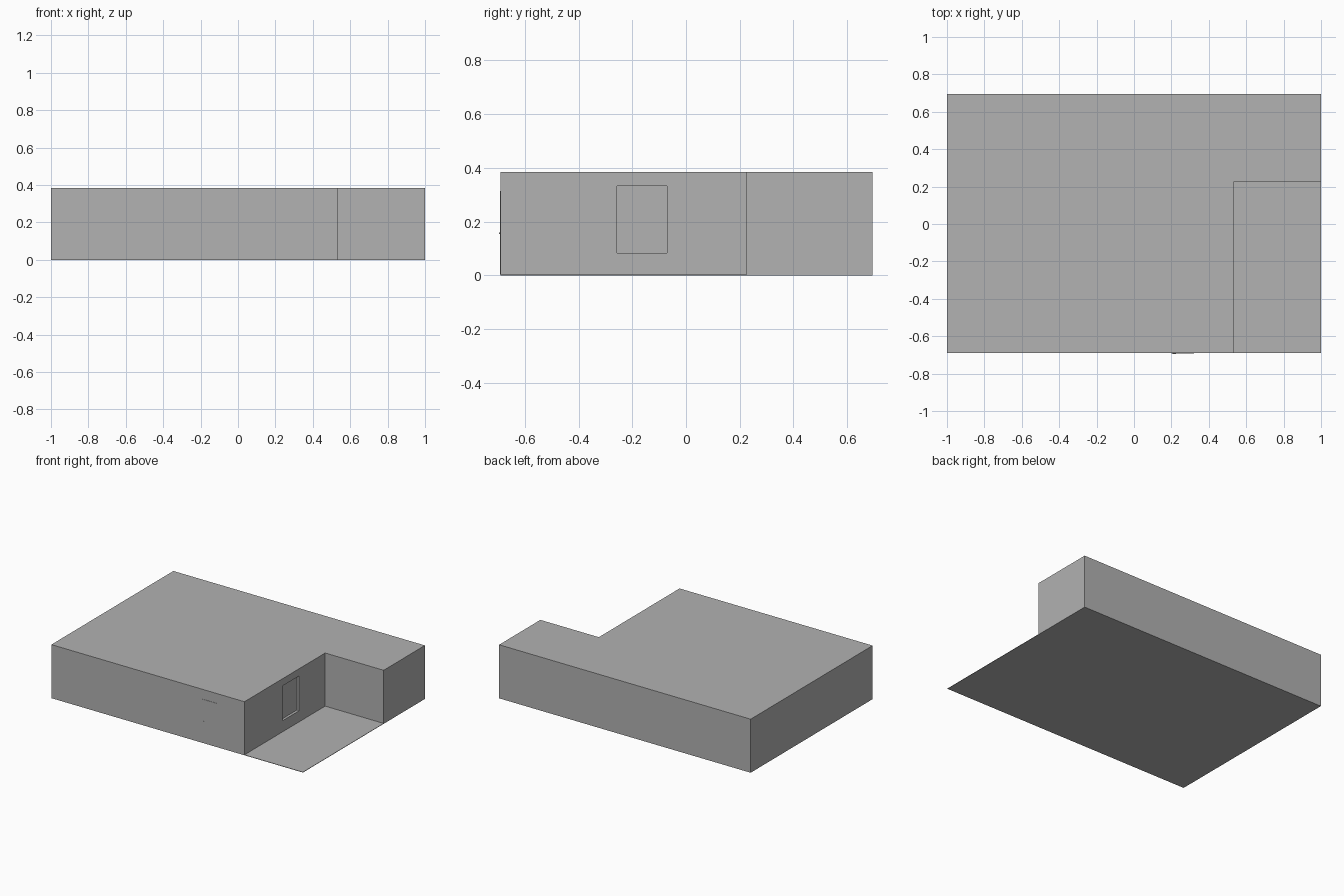
import bpy
import bmesh

cube = bpy.data.objects.get("Cube")
if cube:
    bpy.data.objects.remove(cube, do_unlink=True)

# One plain grey for everything
grey = bpy.data.materials.new("plain grey")
grey.use_nodes = True
colour = (0.445, 0.445, 0.445, 1)
grey.diffuse_color = colour
grey.node_tree.nodes["Principled BSDF"].inputs["Base Color"].default_value = colour


def prism(name, outline, bottom, top):
    """Extrude a plan outline upwards into a solid."""
    bm = bmesh.new()
    base = bm.faces.new([bm.verts.new((x, y, bottom)) for x, y in outline])
    side = bmesh.ops.extrude_face_region(bm, geom=[base])["geom"]
    raised = [v for v in side if isinstance(v, bmesh.types.BMVert)]
    bmesh.ops.translate(bm, verts=raised, vec=(0, 0, top - bottom))
    bmesh.ops.recalc_face_normals(bm, faces=bm.faces)
    mesh = bpy.data.meshes.new(name)
    bm.to_mesh(mesh)
    bm.free()
    mesh.materials.append(grey)
    obj = bpy.data.objects.new(name, mesh)
    bpy.context.collection.objects.link(obj)
    return obj


def box(name, x0, x1, y0, y1, z0, z1):
    return prism(name, [(x0, y0), (x1, y0), (x1, y1), (x0, y1)], z0, z1)


FRONT, BACK = -0.691, 0.694
NOTCH_X, NOTCH_Y = 0.535, 0.226
HEIGHT, SLAB = 0.385, 0.003

# Ground slab, also the patio in the corner
box("floor_slab", -1, 1, FRONT, BACK, 0, SLAB)

# L-shaped house body
house = prism("house_body", [(-1, FRONT), (NOTCH_X, FRONT), (NOTCH_X, NOTCH_Y),
                             (1, NOTCH_Y), (1, BACK), (-1, BACK)], SLAB, HEIGHT)

# Recessed window in the patio wall
cutter = box("window_cutter", NOTCH_X - 0.018, NOTCH_X + 0.05, -0.257, -0.07, 0.083, 0.333)
cutter.hide_render = True
cutter.hide_viewport = True
cut = house.modifiers.new("window_recess", "BOOLEAN")
cut.operation = "DIFFERENCE"
cut.solver = "EXACT"
cut.object = cutter

# Front door with its handle
box("front_door", 0.2, 0.322, FRONT - 0.002, FRONT + 0.005, SLAB, 0.315)
box("door_handle", 0.205, 0.224, FRONT - 0.004, FRONT, 0.154, 0.16)
